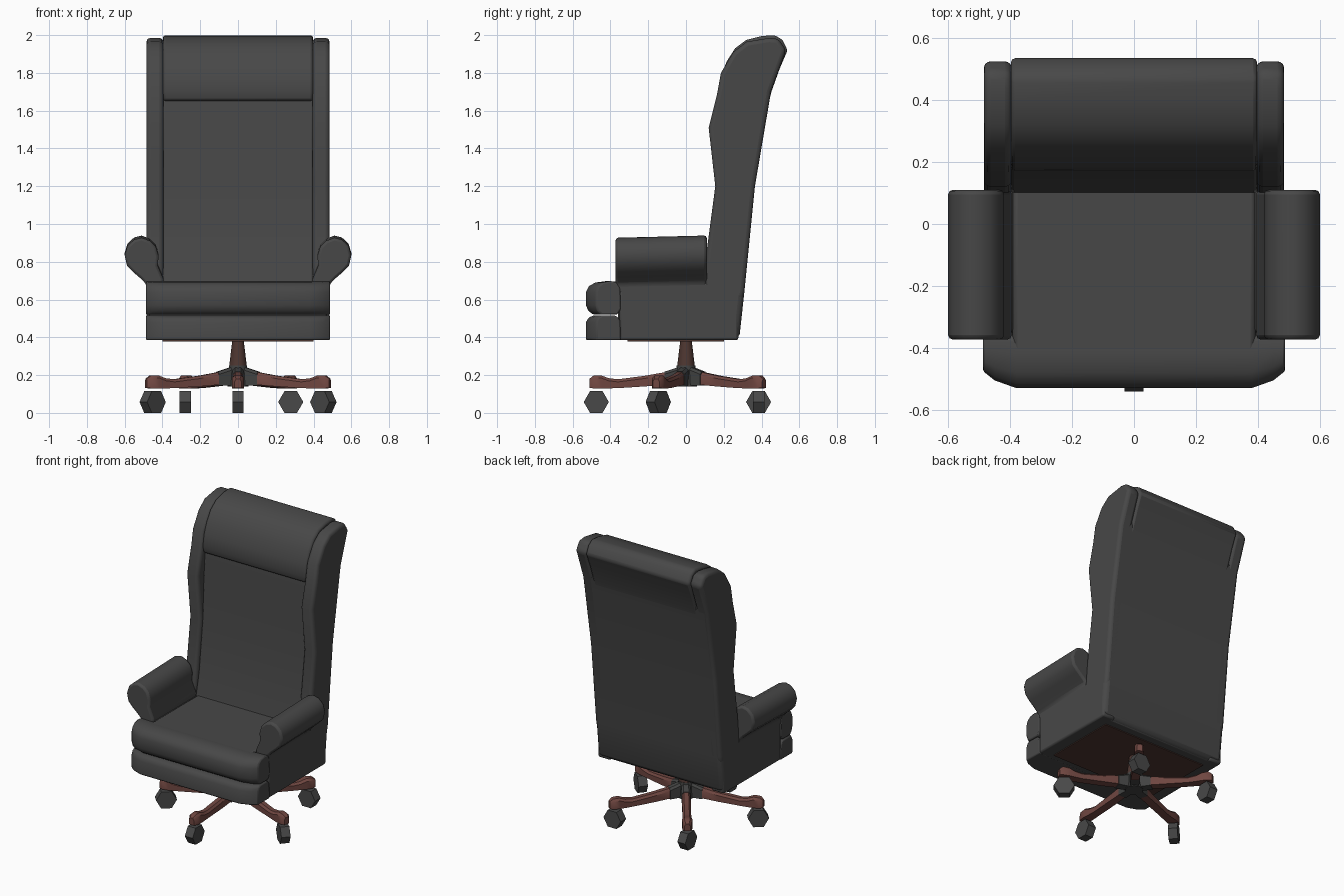
import bpy, bmesh, math
from mathutils import Matrix, Vector

if "Cube" in bpy.data.objects:
    bpy.data.objects.remove(bpy.data.objects["Cube"])


def material(name, rgb):
    m = bpy.data.materials.new(name)
    m.diffuse_color = (*rgb, 1)
    m.use_nodes = True
    m.node_tree.nodes["Principled BSDF"].inputs["Base Color"].default_value = m.diffuse_color
    return m


LEATHER = material("charcoal leather", (0.064, 0.064, 0.064))
WOOD = material("red brown wood", (0.16, 0.062, 0.052))
DARK_WOOD = material("dark brown", (0.075, 0.037, 0.030))
METAL = material("dark metal", (0.055, 0.056, 0.055))
RUBBER = material("caster grey", (0.065, 0.065, 0.065))


def finish(name, bm, mat, bevel=0.0, segments=2, matrix=None, angle=40):
    """Turn a bmesh into a bevelled, shaded object."""
    bmesh.ops.recalc_face_normals(bm, faces=bm.faces)
    if matrix:
        bm.transform(matrix)
    me = bpy.data.meshes.new(name)
    bm.to_mesh(me)
    bm.free()
    me.materials.append(mat)
    ob = bpy.data.objects.new(name, me)
    bpy.context.collection.objects.link(ob)
    if bevel:
        b = ob.modifiers.new("soft edges", 'BEVEL')
        b.width, b.segments = bevel, segments
        b.limit_method, b.angle_limit = 'ANGLE', math.radians(35)
    bpy.ops.object.select_all(action='DESELECT')
    ob.select_set(True)
    bpy.context.view_layer.objects.active = ob
    bpy.ops.object.shade_smooth_by_angle(angle=math.radians(angle))
    return ob


def loft(sections):
    """Skin a row of matching closed sections and cap both ends."""
    bm = bmesh.new()
    rings = [[bm.verts.new(p) for p in s] for s in sections]
    n = len(rings[0])
    for a, b in zip(rings, rings[1:]):
        for i in range(n):
            bm.faces.new((a[i], a[(i + 1) % n], b[(i + 1) % n], b[i]))
    bm.faces.new(rings[0])
    bm.faces.new(rings[-1])
    return bm


def prism_x(profile, x0, x1):
    """Extrude a (y, z) profile along x."""
    return loft([[(x, y, z) for y, z in profile] for x in (x0, x1)])


def box(lo, hi):
    (x0, y0, z0), (x1, y1, z1) = lo, hi
    return prism_x([(y0, z0), (y1, z0), (y1, z1), (y0, z1)], x0, x1)


def cone(r0, r1, z0, z1, sides):
    bm = bmesh.new()
    bmesh.ops.create_cone(bm, cap_ends=True, segments=sides, radius1=r0, radius2=r1,
                          depth=z1 - z0, matrix=Matrix.Translation((0, 0, (z0 + z1) / 2)))
    return bm


# Backrest: full-width rear shell, raised centre cushion and head pillow
shell = [(0.18, 0.385), (0.27, 0.385), (0.285, 0.42), (0.31, 0.65), (0.365, 1.2),
         (0.45, 1.7), (0.46, 1.75), (0.34, 1.75), (0.25, 1.2), (0.18, 0.65)]
finish("back_shell", prism_x(shell, -0.485, 0.485), LEATHER, 0.03, 3)

cushion = [(0.095, 0.66), (0.135, 0.85), (0.175, 1.2), (0.185, 1.45), (0.2, 1.66),
           (0.43, 1.66), (0.36, 1.2), (0.30, 0.66)]
finish("back_cushion", prism_x(cushion, -0.40, 0.40), LEATHER, 0.012)

pillow = [(0.185, 1.652), (0.172, 1.70), (0.185, 1.78), (0.215, 1.86), (0.26, 1.93),
          (0.32, 1.975), (0.40, 1.995), (0.47, 2.0), (0.51, 1.975), (0.538, 1.92),
          (0.495, 1.82), (0.452, 1.70), (0.44, 1.652)]
finish("head_pillow", prism_x(pillow, -0.398, 0.398), LEATHER, 0.014)

# Wings and rolled arms, one per side
wing = [(0.085, 0.60), (0.11, 0.86), (0.155, 1.2), (0.12, 1.51), (0.165, 1.69),
        (0.185, 1.80), (0.25, 1.91), (0.32, 1.965), (0.44, 1.985), (0.49, 1.98),
        (0.53, 1.92), (0.45, 1.70), (0.365, 1.2), (0.31, 0.65), (0.30, 0.60)]
arm = [(0.40, 0.64), (0.395, 0.72), (0.425, 0.79), (0.42, 0.84), (0.435, 0.89),
       (0.465, 0.92), (0.51, 0.937), (0.55, 0.927), (0.585, 0.895), (0.60, 0.845),
       (0.588, 0.79), (0.555, 0.755), (0.52, 0.725), (0.485, 0.69), (0.485, 0.64)]
for side, s in (("left", -1), ("right", 1)):
    finish(f"{side}_wing", prism_x(wing, s * 0.395, s * 0.485), LEATHER, 0.022, 3)
    sections = [[(s * x, y, z + dz) for x, z in arm] for y, dz in ((-0.373, -0.01), (0.11, 0.002))]
    finish(f"{side}_arm", loft(sections), LEATHER, 0.014, 2)
    finish(f"{side}_panel", box((s * 0.39, -0.352, 0.385), (s * 0.485, 0.277, 0.69)),
           LEATHER, 0.012)

# Seat: hidden body, top cushion and two full-width front rolls
finish("seat_body", box((-0.47, -0.36, 0.385), (0.47, 0.26, 0.64)), LEATHER, 0.01)
finish("seat_cushion", box((-0.392, -0.45, 0.60), (0.392, 0.16, 0.695)), LEATHER, 0.015)

upper = [(-0.53, 0.57), (-0.53, 0.64), (-0.515, 0.67), (-0.48, 0.69), (-0.42, 0.698),
         (-0.37, 0.69), (-0.35, 0.66), (-0.345, 0.55), (-0.37, 0.52), (-0.49, 0.52),
         (-0.517, 0.54)]
lower = [(-0.53, 0.385), (-0.53, 0.48), (-0.515, 0.505), (-0.49, 0.515), (-0.38, 0.515),
         (-0.35, 0.49), (-0.345, 0.385)]
plan = [(-0.488, -0.475), (-0.45, -0.505), (-0.38, -0.53),
        (0.38, -0.53), (0.45, -0.505), (0.488, -0.475)]
for name, prof in (("upper_front_roll", upper), ("lower_front_roll", lower)):
    # the front of each roll curves back toward its ends
    sections = [[(x, -0.345 + (y + 0.345) * (f + 0.345) / -0.185, z) for y, z in prof]
                for x, f in plan]
    finish(name, loft(sections), LEATHER, 0.008)

finish("underside_plate", box((-0.40, -0.31, 0.379), (0.40, 0.20, 0.387)), DARK_WOOD)

# Pedestal
finish("column", cone(0.05, 0.03, 0.22, 0.385, 12), DARK_WOOD)
finish("hub", cone(0.058, 0.05, 0.14, 0.25, 10), METAL)

# Five star legs: (radius, bottom, top, half width)
leg = [(0.03, 0.15, 0.235, 0.022), (0.12, 0.148, 0.214, 0.026), (0.22, 0.14, 0.196, 0.028),
       (0.36, 0.131, 0.178, 0.027), (0.41, 0.13, 0.184, 0.030), (0.45, 0.13, 0.199, 0.033),
       (0.49, 0.13, 0.197, 0.030), (0.512, 0.132, 0.18, 0.018)]
sleeve = [(0.03, 0.145, 0.245, 0.027), (0.115, 0.144, 0.218, 0.03)]


def bar(stations):
    """Bar along +x with chamfered top edges."""
    return loft([[(r, -w, b), (r, w, b), (r, w, t - 0.014), (r, w * 0.55, t),
                  (r, -w * 0.55, t), (r, -w, t - 0.014)] for r, b, t, w in stations])


# Caster rolling directions, in degrees, starting with the front leg
swivel = (90, -40, 0, 90, 42)
for i in range(5):
    a = math.radians(-90 + 72 * i)
    turn = Matrix.Rotation(a, 4, 'Z')
    finish(f"leg_{i + 1}", bar(leg), WOOD, matrix=turn)
    finish(f"leg_sleeve_{i + 1}", bar(sleeve), METAL, matrix=turn)
    # six-sided caster wheel, flat side down
    place = (Matrix.Translation(Vector((0.475 * math.cos(a), 0.475 * math.sin(a), 0.0575)))
             @ Matrix.Rotation(math.radians(swivel[i]), 4, 'Z'))
    wheel = [[(0.0664 * math.cos(k * math.pi / 3), y, 0.0664 * math.sin(k * math.pi / 3))
              for k in range(6)] for y in (-0.03, 0.03)]
    finish(f"caster_{i + 1}", loft(wheel), RUBBER, matrix=place, angle=30)
